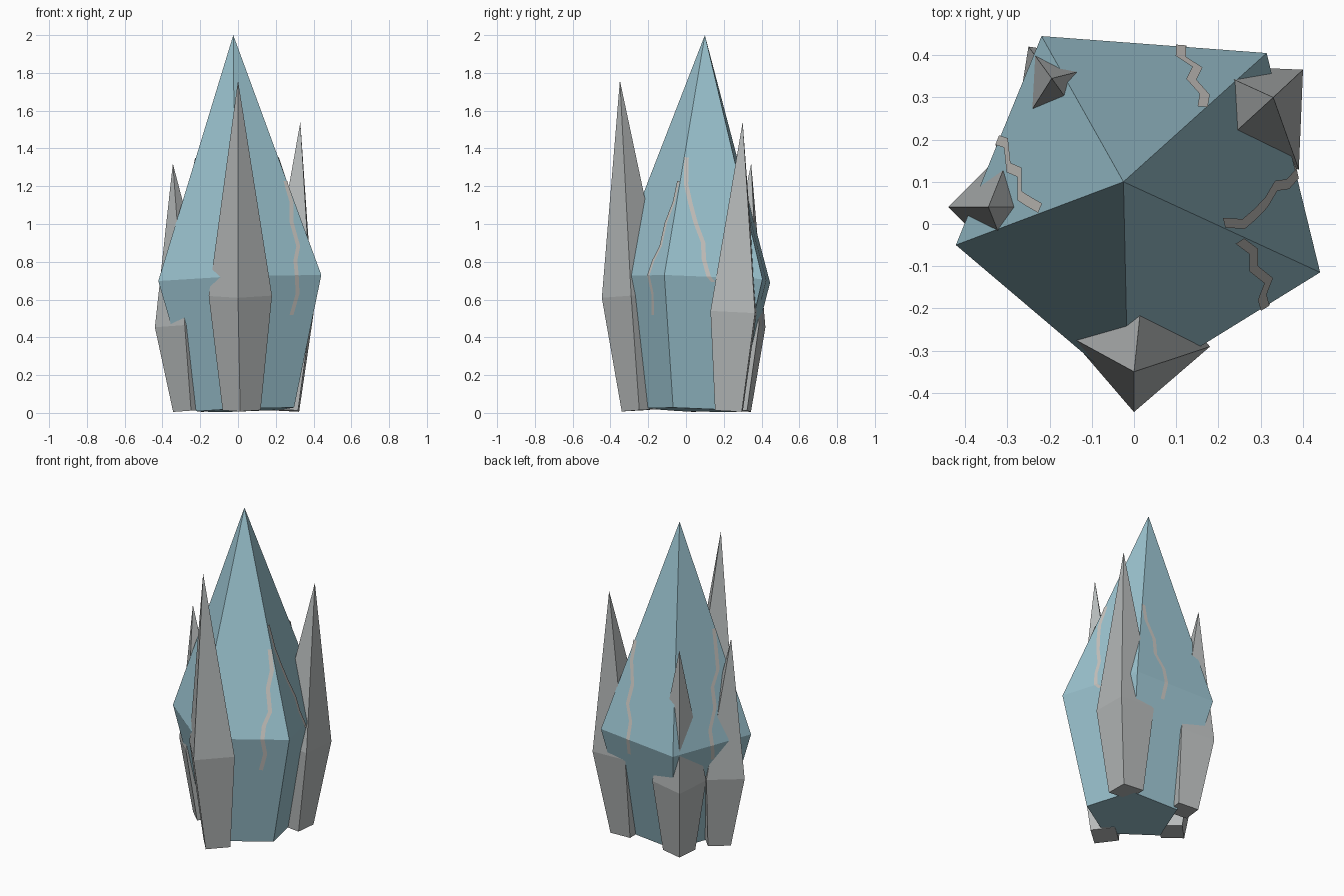
import bpy
import bmesh
from math import cos, sin, radians
from mathutils import Vector

cube = bpy.data.objects.get("Cube")
if cube:
    bpy.data.objects.remove(cube, do_unlink=True)


def material(name, rgb):
    mat = bpy.data.materials.new(name)
    mat.use_nodes = True
    mat.diffuse_color = (*rgb, 1)
    mat.node_tree.nodes["Principled BSDF"].inputs["Base Color"].default_value = (*rgb, 1)
    return mat


def add_object(name, bm, mat):
    mesh = bpy.data.meshes.new(name)
    bm.to_mesh(mesh)
    bm.free()
    mesh.materials.append(mat)
    obj = bpy.data.objects.new(name, mesh)
    bpy.context.collection.objects.link(obj)
    return obj


def crystal(name, mat, sides, tip, waist, radius, angle, foot_z):
    """Pointed crystal leaning along foot-waist-tip, narrower at the foot."""
    tip, waist = Vector(tip), Vector(waist)
    lean = (tip - waist) / (tip.z - waist.z)
    foot = waist + lean * (foot_z - waist.z)

    def ring(center, r):
        points = []
        for i in range(sides):
            a = radians(angle) + i * radians(360) / sides
            offset = Vector((cos(a) * r, sin(a) * r, 0))
            offset.z = -lean.dot(offset)
            points.append(center + offset)
        return points

    waist_ring, foot_ring = ring(waist, radius), ring(foot, radius * 0.6)
    bm = bmesh.new()
    top = bm.verts.new(tip)
    upper = [bm.verts.new(p) for p in waist_ring]
    lower = [bm.verts.new(p) for p in foot_ring]
    for i in range(sides):
        j = (i + 1) % sides
        bm.faces.new((upper[i], upper[j], top))
        bm.faces.new((lower[i], lower[j], upper[j], upper[i]))
    bm.faces.new(lower[::-1])
    add_object(name, bm, mat)
    return tip, waist_ring, foot_ring


def vein(name, mat, body, start, end, path, width=0.024):
    """Thin jagged plate on one side; path holds (across, up) face positions."""
    tip, waist, foot = body
    middle = sum(waist, Vector()) / len(waist)
    line = []
    for u, v in path:
        p = waist[start].lerp(waist[end], u)
        q = foot[start].lerp(foot[end], u)
        line.append(p.lerp(tip, v) if v >= 0 else p.lerp(q, -v))
    across = (waist[end] - waist[start]).normalized()
    out = (waist[start] + waist[end]) / 2 - middle
    out.z = 0.12
    out.normalize()
    bm = bmesh.new()
    rows = []
    for i, p in enumerate(line):
        left = p + out * 0.004
        # the first row sits on the crystal ridge, so it only grows inward
        side = across * width / 2
        if path[i][0] < 0.02:
            rows.append((left, left + side * 2))
        elif path[i][0] > 0.98:
            rows.append((left - side * 2, left))
        else:
            rows.append((left - side, left + side))
    verts = [[bm.verts.new(p) for p in row] for row in rows]
    for a, b in zip(verts, verts[1:]):
        bm.faces.new((a[0], a[1], b[1], b[0]))
    bmesh.ops.recalc_face_normals(bm, faces=bm.faces)
    bm.normal_update()
    if bm.faces[:][0].normal.dot(out) < 0:
        bmesh.ops.reverse_faces(bm, faces=bm.faces)
    add_object(name, bm, mat)


ice = material("ice blue", (0.33, 0.55, 0.63))
stone = material("pale grey", (0.47, 0.49, 0.49))
streak = material("warm light grey", (0.58, 0.56, 0.53))

# Large central crystal
main = crystal("main_crystal", ice, 5, (-0.025, 0.1, 2), (0.02, 0.058, 0.71), 0.455, -94.3, 0.016)

# Small shards around it
crystal("front_shard", stone, 4, (0, -0.35, 1.76), (0.0125, -0.278, 0.62), 0.168, -94.3, 0.014)
crystal("back_left_shard", stone, 4, (0.33, 0.3, 1.54), (0.2775, 0.2525, 0.54), 0.167, 42.6, 0.013)
crystal("right_shard", stone, 4, (-0.345, 0.04, 1.32), (-0.282, 0.04, 0.465), 0.158, 180, 0.012)
crystal("back_right_shard", stone, 4, (-0.195, 0.345, 1.32), (-0.159, 0.295, 0.465), 0.155, 126, 0.012)

# Jagged veins on the sides of the central crystal
vein("left_vein", streak, main, 1, 2,
     [(0, 0.49), (0.1, 0.38), (0.2, 0.3), (0.29, 0.22), (0.39, 0.14), (0.4, 0.07), (0.45, 0), (0.5, -0.04)])
vein("front_vein", streak, main, 1, 0,
     [(0, 0.39), (0.06, 0.3), (0.16, 0.22), (0.17, 0.12), (0.26, 0.06), (0.29, 0), (0.25, -0.14), (0.29, -0.3)])
vein("back_vein", streak, main, 2, 3,
     [(0.02, 0.43), (0.09, 0.34), (0.24, 0.24), (0.25, 0.15), (0.36, 0.08), (0.38, 0), (0.36, -0.15)])
vein("right_vein", streak, main, 4, 3,
     [(0, 0.5), (0.14, 0.4), (0.2, 0.32), (0.36, 0.25), (0.38, 0.16), (0.5, 0.07), (0.5, 0), (0.46, -0.15)])
